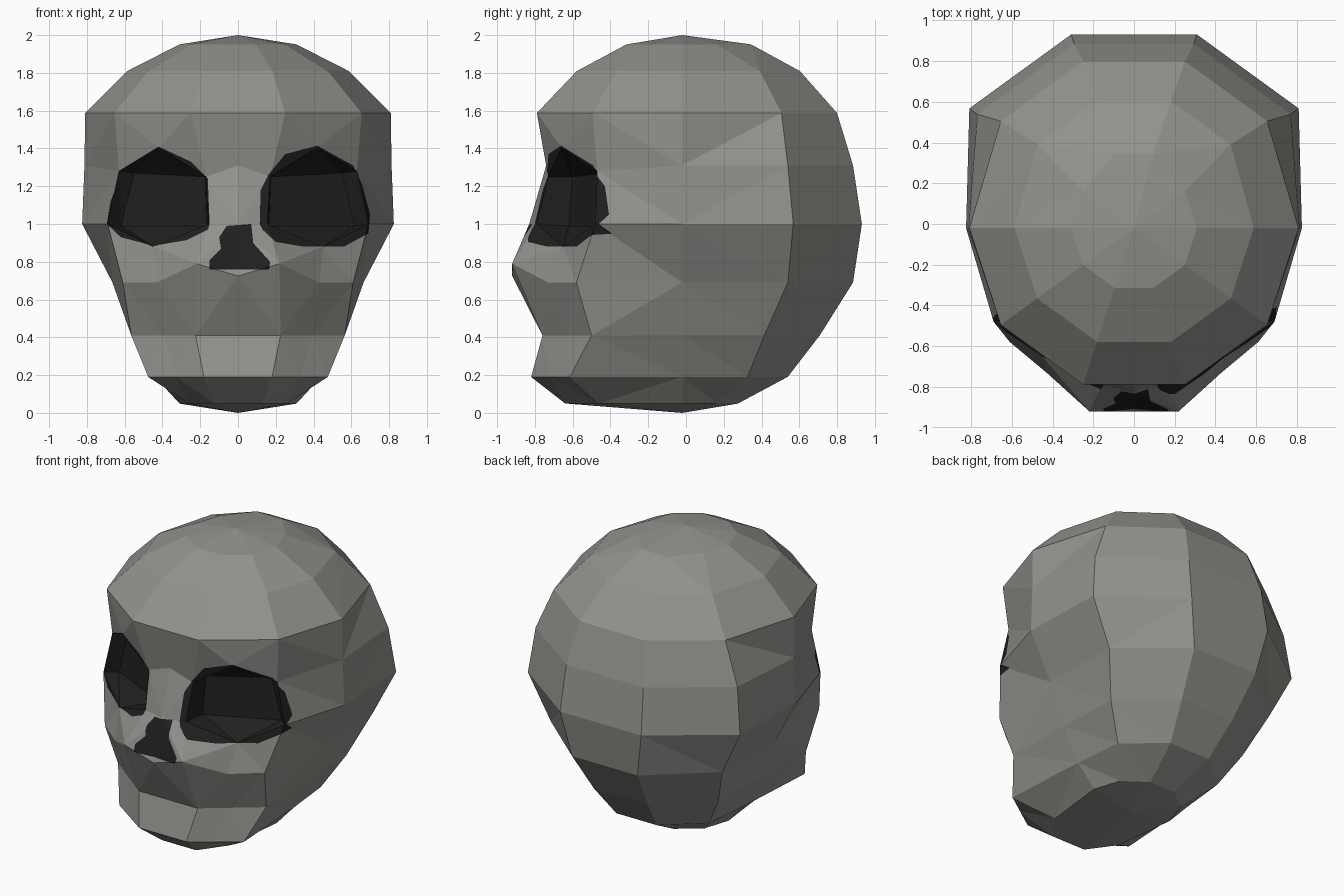
import bpy, bmesh, math
from mathutils import Vector

if "Cube" in bpy.data.objects:
    bpy.data.objects.remove(bpy.data.objects["Cube"])


def material(name, rgb):
    m = bpy.data.materials.new(name)
    m.diffuse_color = (*rgb, 1)
    m.use_nodes = True
    m.node_tree.nodes["Principled BSDF"].inputs["Base Color"].default_value = m.diffuse_color
    return m


# Face columns by ring (top to bottom, from the brow): front edge and cheek
FRONT = [(.17, -.73, 1.25), (.155, -.79, 1.0), (.22, -.92, .79),
         (.225, -.76, .41), (.18, -.82, .19), (.13, -.64, .05)]
CHEEK = [(.63, -.47, 1.28), (.69, -.48, 1.0), (.61, -.58, .69),
         (.565, -.50, .41), (.475, -.615, .19), (.26, -.46, .05)]
# Points between front edge and cheek (eye rim and cheekbone), and on the nose line
RIM = {4: (.42, -.66, 1.405), 5: (.45, -.65, .88), 6: (.43, -.73, .69)}
RIDGE = {4: (0, -.74, 1.31), 5: (0, -.83, 1.0), 6: (0, -.92, .725)}
# Side width of the cranium, taper of its back and backward bulge, by ring
SIDE = [.309, .588, .809, .813, .825, .665, .555, .44, .309]
TAPER = [1, 1, 1, 1, 1, .85, .82, .85, 1]
BULGE = [.07, .065, .05, 0, 0, 0, -.04, 0, 0]


def half_ring(k):
    """Right half of ring k of a ten-sided sphere, from nose line to back."""
    r, z = math.sin(k * math.pi / 10), 1 + math.cos(k * math.pi / 10)

    def at(deg):
        a = math.radians(deg)
        return Vector((r * math.cos(a), r * math.sin(a) - .02, z))
    a = Vector(FRONT[k - 4]) if k > 3 else at(-72)
    b = Vector(CHEEK[k - 4]) if k > 3 else at(-36)
    m = Vector(RIM.get(k, (a + b) / 2))
    n = Vector(RIDGE.get(k, (0, a.y, a.z)))
    c = Vector((SIDE[k - 1], -.02, z))
    d, e = at(36), at(72)
    for v in (d, e):
        v.x *= TAPER[k - 1]
        v.y += BULGE[k - 1]
    if k == 1:
        d.y -= BULGE[0]
    return [n, a, m, b, c, d, e]


bm = bmesh.new()
rings = []
for k in range(1, 10):
    h = half_ring(k)
    pts = h + [Vector((-p.x, p.y, p.z)) for p in h[:0:-1]]
    rings.append([bm.verts.new(p) for p in pts])
N = len(rings[0])
EYES = (1, 2, N - 3, N - 2)

# Cranium and face
for pole, ring in ((2, rings[0]), (0, rings[-1])):
    tip = bm.verts.new((0, -.02, pole))
    for i in range(N):
        bm.faces.new((tip, ring[i], ring[(i + 1) % N]))
for k in range(8):
    for i in range(N):
        if k == 3 and i in EYES:
            continue
        j = (i + 1) % N
        bm.faces.new((rings[k][i], rings[k][j], rings[k + 1][j], rings[k + 1][i]))

# Sunken eye sockets
for s in (1, -1):
    a, m, b = (rings[3][s * i] for i in (1, 2, 3))
    a2, m2, b2 = (rings[4][s * i] for i in (1, 2, 3))
    fa, fb, fb2, fa2 = [bm.verts.new((s * x, y, z)) for x, y, z in
                        ((.175, -.60, 1.25), (.55, -.42, 1.27),
                         (.62, -.41, .99), (.165, -.62, .99))]
    for f in ((fa, fb, fb2, fa2), (a, m, fa), (m, b, fb), (m, fb, fa), (a2, m2, fa2),
              (m2, b2, fb2), (m2, fb2, fa2), (a, fa, fa2, a2), (b, fb, fb2, b2)):
        bm.faces.new(f).material_index = 1

bmesh.ops.recalc_face_normals(bm, faces=bm.faces[:])
bmesh.ops.triangulate(bm, faces=bm.faces[:])

# Dark outlines seen from the front (x, z)
OUTLINES = [
    [(.115, 1.0), (.12, 1.18), (.16, 1.26), (.25, 1.37), (.42, 1.415), (.5, 1.37),
     (.61, 1.31), (.66, 1.2), (.70, 1.05), (.69, .95), (.56, .88), (.35, .88),
     (.2, .905), (.13, .97)],
    [(-.15, 1.0), (-.16, 1.24), (-.25, 1.33), (-.42, 1.41), (-.6, 1.3), (-.675, 1.12),
     (-.695, 1.0), (-.62, .93), (-.45, .885), (-.27, .915), (-.16, .97)],
    [(-.06, .99), (.07, 1.0), (.08, .9), (.17, .8), (.165, .76), (-.15, .76),
     (-.15, .81), (-.09, .87), (-.1, .93)],
]


def inside(x, z, poly):
    hit = False
    for (x1, z1), (x2, z2) in zip(poly, poly[1:] + poly[:1]):
        if (z1 > z) != (z2 > z) and x < (x2 - x1) * (z - z1) / (z2 - z1) + x1:
            hit = not hit
    return hit


def near(poly):
    """Bone faces on the front that overlap the outline's bounds."""
    x0, x1 = min(p[0] for p in poly), max(p[0] for p in poly)
    z0, z1 = min(p[1] for p in poly), max(p[1] for p in poly)
    out = []
    for f in bm.faces:
        xs, zs = [v.co.x for v in f.verts], [v.co.z for v in f.verts]
        if (f.material_index == 0 and f.calc_center_median().y < -.2
                and max(xs) > x0 and min(xs) < x1 and max(zs) > z0 and min(zs) < z1):
            out.append(f)
    return out


# Cut the outlines into the face and colour what lies within
for poly in OUTLINES:
    for (x1, z1), (x2, z2) in zip(poly, poly[1:] + poly[:1]):
        fs = near(poly)
        geom = list({v for f in fs for v in f.verts}) + list({e for f in fs for e in f.edges}) + fs
        bmesh.ops.bisect_plane(bm, geom=geom, dist=1e-4, plane_co=(x1, 0, z1),
                               plane_no=(z2 - z1, 0, x1 - x2))
    for f in near(poly):
        c = f.calc_center_median()
        if inside(c.x, c.z, poly):
            f.material_index = 1

mesh = bpy.data.meshes.new("skull")
bm.to_mesh(mesh)
bm.free()
mesh.materials.append(material("grey bone", (.29, .285, .265)))
mesh.materials.append(material("socket black", (.014, .014, .014)))
skull = bpy.data.objects.new("skull", mesh)
bpy.context.collection.objects.link(skull)
